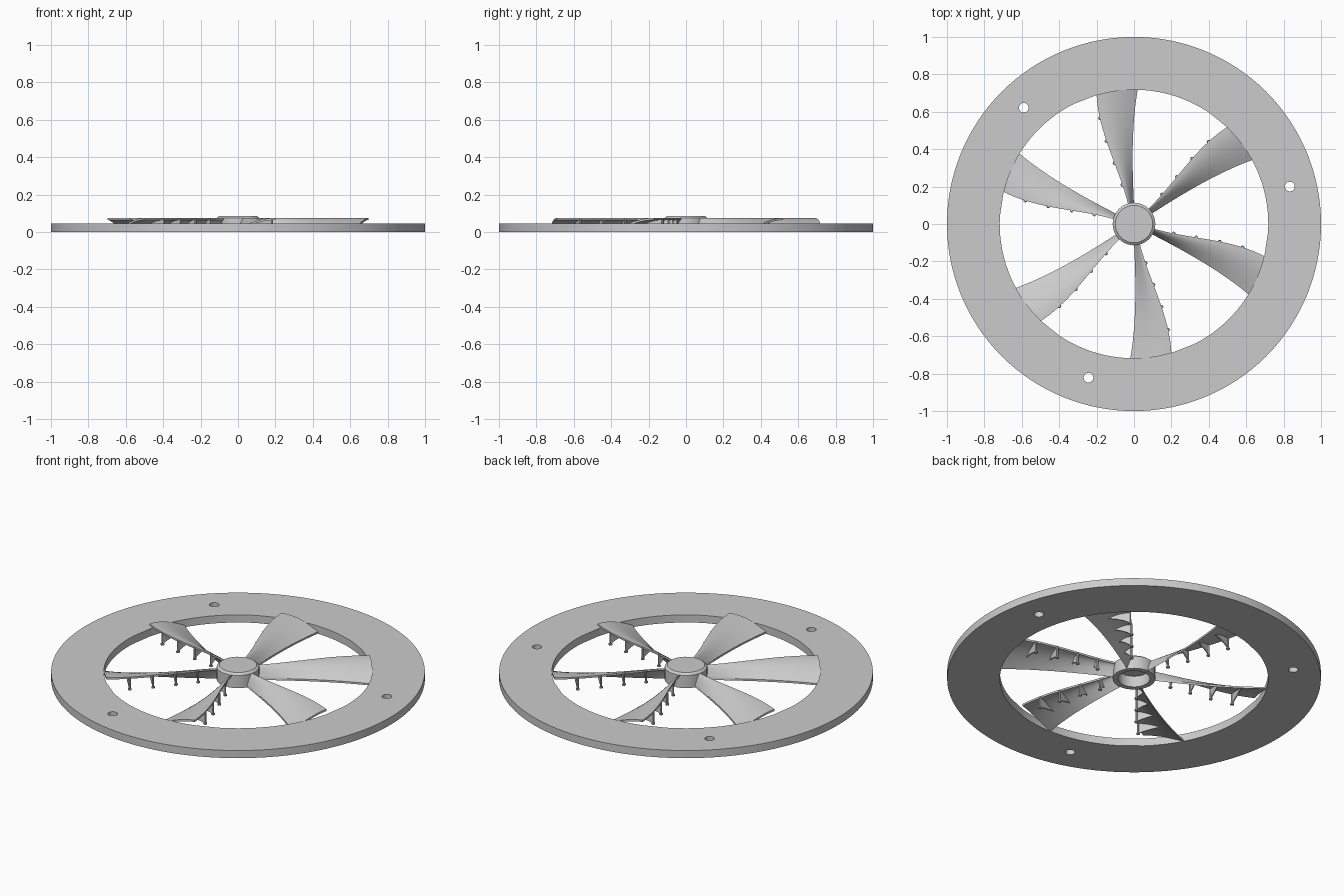
import bpy, bmesh
from math import sin, cos, pi, radians
from mathutils import Vector
from mathutils.geometry import interpolate_bezier

if "Cube" in bpy.data.objects:
    bpy.data.objects.remove(bpy.data.objects["Cube"])

grey = bpy.data.materials.new("plain grey")
grey.use_nodes = True
grey.diffuse_color = (0.6, 0.6, 0.6, 1)
grey.node_tree.nodes["Principled BSDF"].inputs["Base Color"].default_value = (0.6, 0.6, 0.6, 1)


def finish(bm, name):
    """Turn a bmesh into a mesh with sharp-edged smooth shading."""
    bmesh.ops.recalc_face_normals(bm, faces=bm.faces)
    me = bpy.data.meshes.new(name)
    bm.to_mesh(me)
    bm.free()
    me.materials.append(grey)
    me.shade_smooth()
    me.set_sharp_from_angle(angle=radians(30))
    return me


def place(me, name, turn=0):
    ob = bpy.data.objects.new(name, me)
    ob.rotation_euler.z = turn
    bpy.context.collection.objects.link(ob)


def loft(bm, loops, cap=True):
    """Skin a series of closed loops."""
    rings = [[bm.verts.new(p) for p in loop] for loop in loops]
    n = len(rings[0])
    for a, b in zip(rings, rings[1:]):
        for i in range(n):
            j = (i + 1) % n
            bm.faces.new((a[i], a[j], b[j], b[i]))
    if cap:
        bm.faces.new(rings[0])
        bm.faces.new(rings[-1])


def circle(r, z, n=48, centre=(0, 0)):
    return [Vector((centre[0] + r * cos(2 * pi * i / n),
                    centre[1] + r * sin(2 * pi * i / n), z)) for i in range(n)]


# Mounting ring: flat outline with three screw holes, extruded upward
RING_H = 0.045
bm = bmesh.new()
inner = []
for k in range(6):
    # one flat chord beside each blade, a round arc for the rest
    for d in [0] + [10.5 + 3 * i for i in range(17)]:
        a = radians(106 + 60 * k + d)
        inner.append(Vector((0.718 * cos(a), 0.718 * sin(a), 0)))
outlines = [circle(1, 0, 128), inner]
for k in range(3):
    a = radians(13.5 + 120 * k)
    outlines.append(circle(0.026, 0, 24, (0.857 * cos(a), 0.857 * sin(a))))
for pts in outlines:
    vs = [bm.verts.new(p) for p in pts]
    for i, v in enumerate(vs):
        bm.edges.new((v, vs[i - 1]))
bmesh.ops.triangle_fill(bm, use_beauty=True, edges=bm.edges[:], normal=(0, 0, 1))
out = bmesh.ops.extrude_face_region(bm, geom=bm.faces[:], use_keep_orig=True)
bmesh.ops.translate(bm, vec=(0, 0, RING_H),
                    verts=[g for g in out["geom"] if isinstance(g, bmesh.types.BMVert)])
place(finish(bm, "mounting_ring"), "mounting_ring")

# Hub: cup that is open below with a chamfered cap
bm = bmesh.new()
cup = [(0.085, 0.065), (0.085, 0), (0.114, 0), (0.114, 0.075), (0.1, 0.086)]
loft(bm, [circle(r, z) for r, z in cup])
place(finish(bm, "hub"), "hub")

# Blade surface: low edge, high edge and an arched section between them
STEPS, ACROSS, THICK = 20, 10, 0.011


def edge(*pts):
    return interpolate_bezier(*[Vector((x, y, 0)) for x, y in pts], STEPS + 1)


low = edge((0.0, 0.1), (-0.01, 0.3), (-0.015, 0.52), (0.02, 0.72))
high = edge((-0.03, 0.097), (-0.07, 0.28), (-0.19, 0.48), (-0.2, 0.69))


def surface(row, s, drop=0):
    a, b = low[row], high[row]
    p = a.lerp(b, s)
    p *= (a.length * (1 - s) + b.length * s) / p.length
    p.z = THICK + (0.075 - THICK) * sin(s * pi / 2) - drop
    return p


bm = bmesh.new()
span = [i / ACROSS for i in range(ACROSS + 1)]
loft(bm, [[surface(r, s) for s in span] + [surface(r, s, THICK) for s in reversed(span)]
          for r in range(STEPS + 1)])
blade_mesh = finish(bm, "blade")

# Support ribs: tapered gussets under the blade, each on a thin post with a foot
bm = bmesh.new()
for row in (4, 8, 12, 16):
    top = [surface(row, s, THICK * 0.6) for s in span[3:]]
    foot = surface(row, 1)
    bottom = []
    for s in (0.96, 0.85, 0.65, 0.45):
        p = surface(row, s)
        p.z = 0.04 * ((1 - s) / 0.7) ** 0.6
        p.z = min(p.z, surface(row, s, THICK).z)
        bottom.append(p)
    section = top + [Vector((foot.x, foot.y, 0))] + bottom
    side = (high[row + 1] - high[row - 1]).normalized() * 0.003
    loft(bm, [[p - side for p in section], [p + side for p in section]])
    for r, z0, z1 in ((0.006, 0, 0.07), (0.01, 0, 0.008)):
        loft(bm, [circle(r, z, 10, foot.xy) for z in (z0, z1)])
rib_mesh = finish(bm, "blade_ribs")

for k in range(6):
    place(blade_mesh, f"blade_{k + 1}", k * pi / 3)
    place(rib_mesh, f"blade_ribs_{k + 1}", k * pi / 3)
